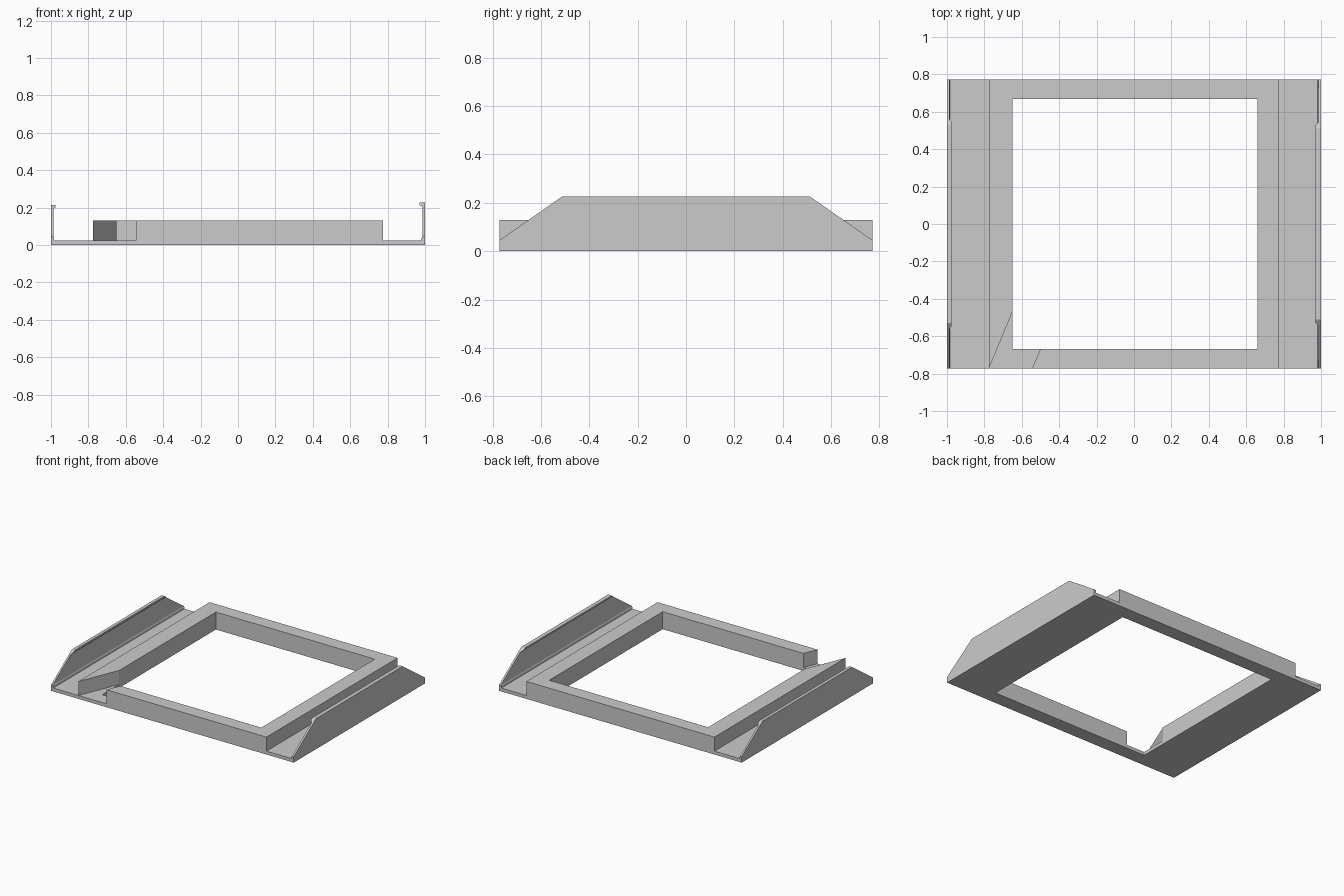
import bpy, bmesh
from mathutils import Vector

cube = bpy.data.objects.get("Cube")
if cube:
    bpy.data.objects.remove(cube, do_unlink=True)

grey = bpy.data.materials.new("light grey")
grey.use_nodes = True
grey.diffuse_color = (0.6, 0.6, 0.6, 1)
grey.node_tree.nodes["Principled BSDF"].inputs["Base Color"].default_value = (0.6, 0.6, 0.6, 1)

DEPTH = 0.772     # half the size front to back
PLATE = 0.025     # base plate thickness


def finish(bm, name):
    bmesh.ops.recalc_face_normals(bm, faces=bm.faces)
    mesh = bpy.data.meshes.new(name)
    bm.to_mesh(mesh)
    bm.free()
    mesh.materials.append(grey)
    obj = bpy.data.objects.new(name, mesh)
    bpy.context.collection.objects.link(obj)
    return obj


def extrude(bm, faces, offset):
    out = bmesh.ops.extrude_face_region(bm, geom=faces)
    moved = [g for g in out["geom"] if isinstance(g, bmesh.types.BMVert)]
    bmesh.ops.translate(bm, verts=moved, vec=offset)


def prism(points, offset):
    bm = bmesh.new()
    face = bm.faces.new([bm.verts.new(p) for p in points])
    extrude(bm, [face], offset)
    return bm


def rectangle(x0, x1, y):
    return [(x0, -y, 0), (x1, -y, 0), (x1, y, 0), (x0, y, 0)]


# Base plate with a square window
bm = bmesh.new()
outer = [bm.verts.new(p) for p in rectangle(-1, 1, DEPTH)]
inner = [bm.verts.new(p) for p in rectangle(-0.65, 0.66, 0.668)]
ring = []
for i in range(4):
    j = (i + 1) % 4
    ring.append(bm.faces.new((outer[i], outer[j], inner[j], inner[i])))
extrude(bm, ring, (0, 0, PLATE))
finish(bm, "base_plate")

# Raised frame, open at one front corner with slanted ends
outline = [(-0.545, -DEPTH), (0.775, -DEPTH), (0.775, DEPTH), (-0.775, DEPTH),
           (-0.775, -DEPTH), (-0.65, -0.47), (-0.65, 0.668), (0.66, 0.668),
           (0.66, -0.668), (-0.5, -0.668)]
finish(prism([(x, y, PLATE - 0.003) for x, y in outline], (0, 0, 0.13 - PLATE + 0.003)), "raised_frame")


# Side walls: thin sheet, fillet at the foot, inward lip, sloped ends
def side_wall(name, side, top, thick, lip):
    section = [(0, 0), (thick + 0.004, 0), (thick + 0.004, 0.037), (thick, 0.046),
               (thick, top - 0.022), (lip, top - 0.012), (lip, top), (0, top)]
    bm = prism([(side * (1 - d), -DEPTH, z) for d, z in section], (0, 2 * DEPTH, 0))
    for end in (-1, 1):
        cut = bmesh.ops.bisect_plane(
            bm, geom=bm.verts[:] + bm.edges[:] + bm.faces[:],
            plane_co=(0, end * DEPTH, 0.045), plane_no=Vector((0, end * 0.18, 0.258)),
            clear_outer=True)
        edges = [g for g in cut["geom_cut"] if isinstance(g, bmesh.types.BMEdge)]
        bmesh.ops.holes_fill(bm, edges=edges)
    finish(bm, name)


side_wall("right_side_wall", -1, 0.215, 0.013, 0.024)
side_wall("left_side_wall", 1, 0.227, 0.014, 0.03)
